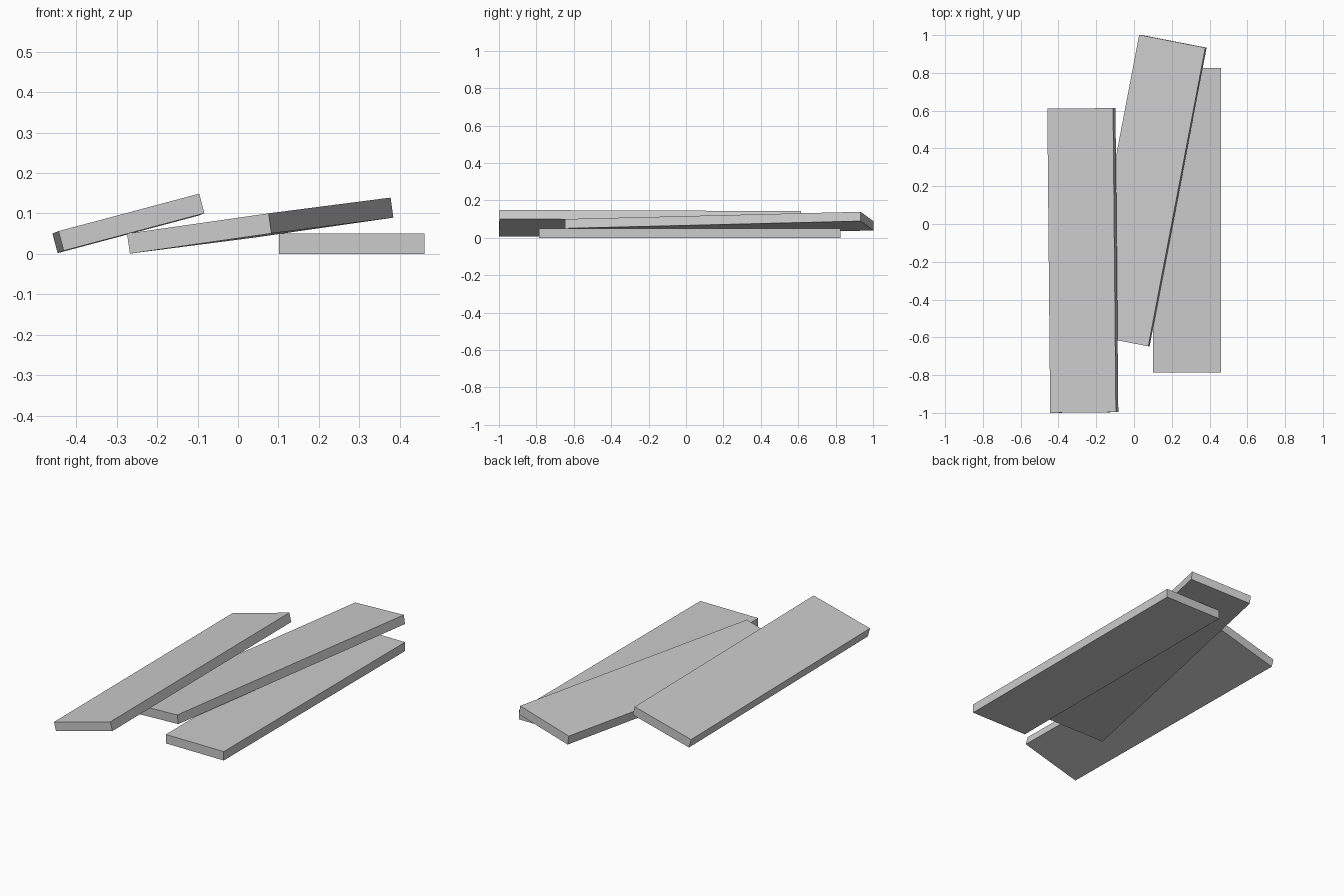
import bpy
from math import radians
from mathutils import Euler, Matrix, Vector

# Remove the default cube
cube = bpy.data.objects.get("Cube")
if cube:
    bpy.data.objects.remove(cube, do_unlink=True)

# One grey for every plank
grey = bpy.data.materials.new("light_grey")
grey.use_nodes = True
colour = (0.6, 0.6, 0.6, 1.0)
grey.diffuse_color = colour
grey.node_tree.nodes["Principled BSDF"].inputs["Base Color"].default_value = colour

PLANK_SIZE = Vector((0.36, 1.61, 0.05))


def add_plank(name, centre, tilt):
    """Add a plank at its centre, tilted by angles in degrees."""
    bpy.ops.mesh.primitive_cube_add(size=1)
    plank = bpy.context.object
    plank.name = name
    plank.data.transform(Matrix.Diagonal(PLANK_SIZE.to_4d()))
    plank.location = centre
    plank.rotation_euler = Euler([radians(a) for a in tilt])
    plank.data.materials.append(grey)
    return plank


# Flat plank, the one leaning on it, and the one leaning on that
add_plank("flat_plank", (0.281, 0.02, 0.025), (0, 0, 0))
add_plank("middle_plank", (0.055, 0.177, 0.07), (1.4, -8, -11))
add_plank("top_plank", (-0.271, -0.193, 0.0755), (-0.22, -14.9, 0.59))
